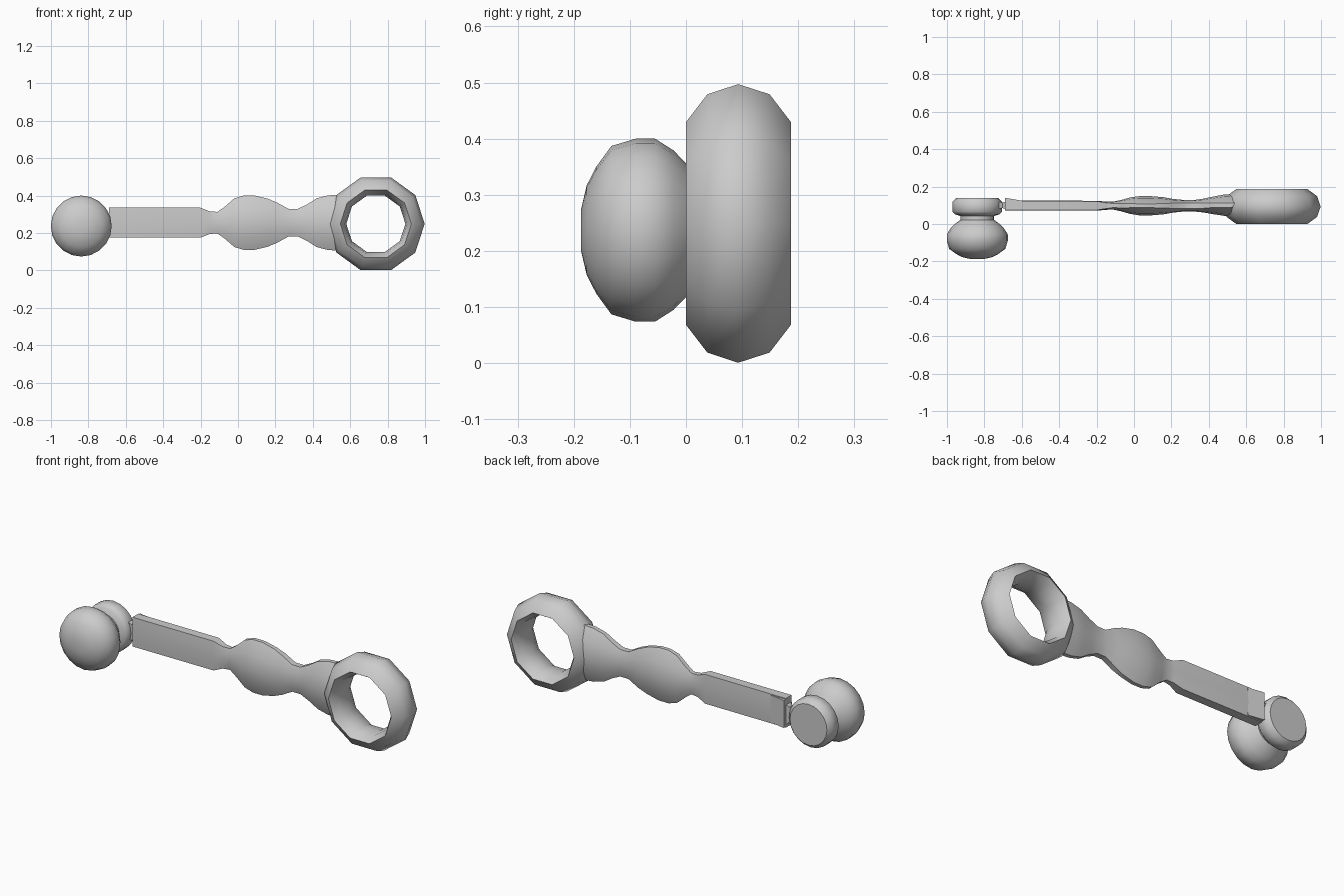
import bpy, bmesh, math
from mathutils import Vector

if "Cube" in bpy.data.objects:
    bpy.data.objects.remove(bpy.data.objects["Cube"])


def finish(name, bm, angle):
    bmesh.ops.recalc_face_normals(bm, faces=bm.faces)
    me = bpy.data.meshes.new(name)
    bm.to_mesh(me)
    bm.free()
    ob = bpy.data.objects.new(name, me)
    bpy.context.collection.objects.link(ob)
    bpy.ops.object.select_all(action='DESELECT')
    ob.select_set(True)
    bpy.context.view_layer.objects.active = ob
    bpy.ops.object.shade_smooth_by_angle(angle=math.radians(angle))
    return ob


def skin(name, rings, closed=False, angle=40):
    """Join equal-length rings of points with quads; cap the ends if open."""
    bm = bmesh.new()
    loops = [[bm.verts.new(p) for p in r] for r in rings]
    n = len(loops[0])
    pairs = list(zip(loops, loops[1:]))
    if closed:
        pairs.append((loops[-1], loops[0]))
    for a, b in pairs:
        for i in range(n):
            j = (i + 1) % n
            bm.faces.new((a[i], a[j], b[j], b[i]))
    if not closed:
        bm.faces.new(loops[0])
        bm.faces.new(loops[-1])
    return finish(name, bm, angle)


def turned(name, cx, cz, profile, sides, closed=False, angle=40):
    """Turn (radius, y) points around an axis parallel to y."""
    rings = [[Vector((cx + r * math.cos(2 * math.pi * i / sides), y,
                      cz + r * math.sin(2 * math.pi * i / sides)))
              for i in range(sides)] for r, y in profile]
    return skin(name, rings, closed, angle)


# Ten-sided end ring
turned("end_ring", 0.737, 0.249,
       [(0.19, 0.0), (0.242, 0.038), (0.261, 0.093), (0.242, 0.149),
        (0.19, 0.187), (0.167, 0.149), (0.158, 0.093), (0.167, 0.038)],
       10, closed=True, angle=50)

# Arm: flat strap swelling into two lens-shaped bulges
# (x, half height, y front, y back, share of full thickness left at the edges)
stations = [(-0.69, 0.080, 0.071, 0.126, 0.9), (-0.20, 0.080, 0.071, 0.124, 0.9),
            (-0.15, 0.060, 0.076, 0.120, 0.7), (-0.11, 0.058, 0.077, 0.120, 0.5),
            (-0.07, 0.086, 0.068, 0.128, 0.4), (-0.02, 0.130, 0.054, 0.142, 0.25),
            (0.03, 0.145, 0.046, 0.149, 0.2), (0.09, 0.145, 0.046, 0.149, 0.2),
            (0.16, 0.128, 0.052, 0.143, 0.25), (0.21, 0.107, 0.061, 0.134, 0.4),
            (0.27, 0.074, 0.067, 0.128, 0.5), (0.32, 0.074, 0.067, 0.128, 0.5),
            (0.37, 0.098, 0.062, 0.135, 0.4), (0.42, 0.130, 0.053, 0.146, 0.25),
            (0.48, 0.146, 0.044, 0.157, 0.2), (0.55, 0.150, 0.043, 0.160, 0.2)]


def lens(x, h, y0, y1, e):
    m, t = (y0 + y1) / 2, (y1 - y0) / 2
    half = [(-1, e), (-0.55, e + (1 - e) * 0.75), (0, 1),
            (0.55, e + (1 - e) * 0.75), (1, e)]
    pts = [(a * h, -b * t) for a, b in half] + [(a * h, b * t) for a, b in reversed(half)]
    return [Vector((x, m + b, 0.255 + a)) for a, b in pts]


skin("arm", [lens(*s) for s in stations], angle=45)

# Small raised corner at the strap end, facing back
skin("strap_lip", [[(x, y, z) for y, z in
                    [(0.115, 0.18), (yb, 0.18), (yb, 0.33), (0.115, 0.33)]]
                   for x, yb in [(-0.69, 0.14), (-0.60, 0.125)]], angle=30)

# Short pinched link between strap and disc
skin("link", [[(x, 0.1 + s * h * 0.5, 0.245 + t * h * 1.4)
               for s, t in [(-1, -1), (1, -1), (1, 1), (-1, 1)]]
              for x, h in [(-0.75, 0.045), (-0.703, 0.03), (-0.68, 0.045)]], angle=40)

# Rounded knob with a waist and a flat-backed disc
turned("knob", -0.838, 0.237,
       [(0.037, -0.187), (0.08, -0.177), (0.113, -0.16), (0.15, -0.133),
        (0.163, -0.09), (0.163, -0.055), (0.142, -0.022), (0.116, 0.003),
        (0.09, 0.022), (0.09, 0.042), (0.118, 0.052), (0.132, 0.066),
        (0.132, 0.118), (0.112, 0.139)], 20, angle=45)
